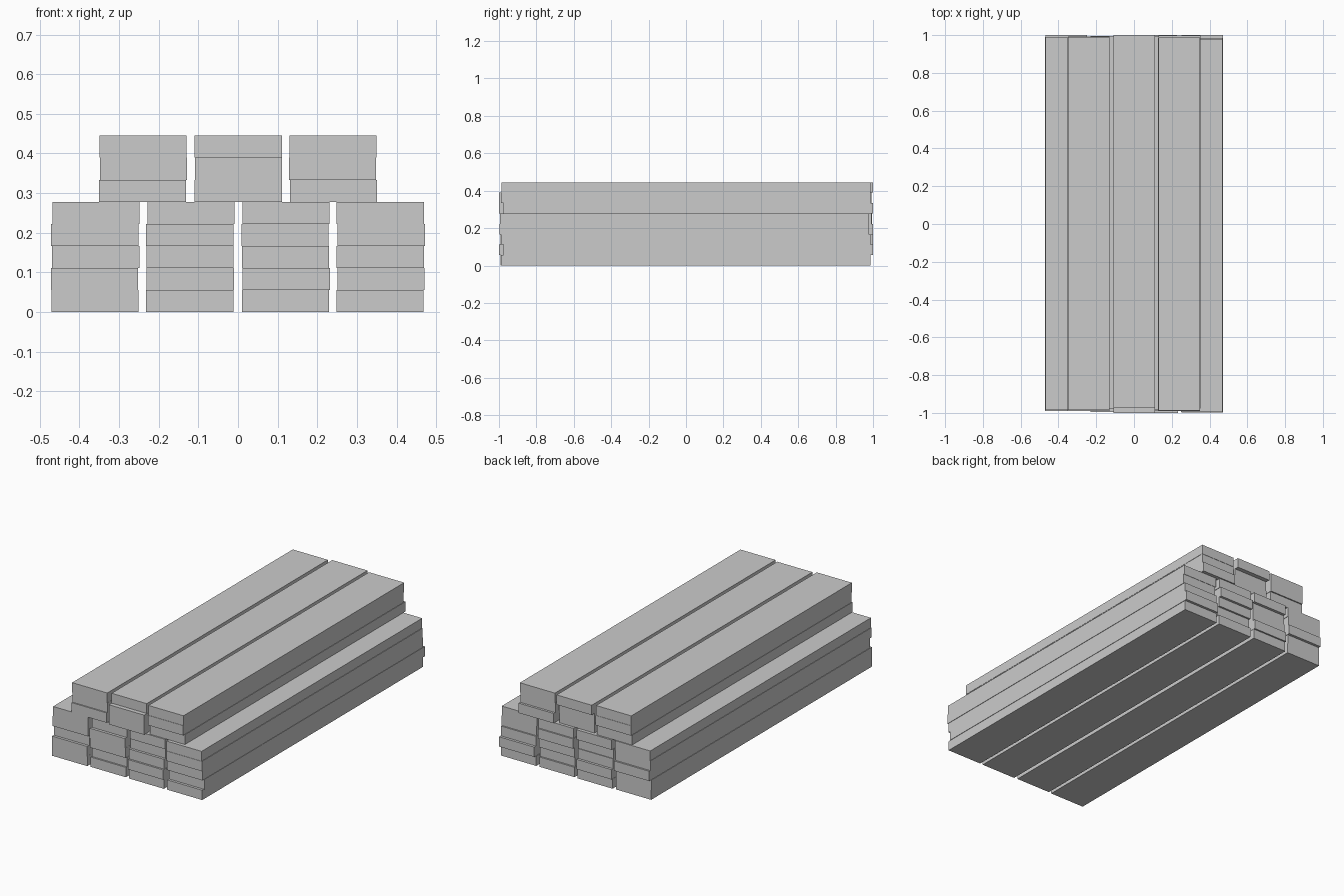
import bpy, random

if "Cube" in bpy.data.objects:
    bpy.data.objects.remove(bpy.data.objects["Cube"])

random.seed(4)
WIDTH, LENGTH, THICK, PITCH = 0.22, 1.975, 0.0556, 0.24


def plank(name, x, y, z):
    bpy.ops.mesh.primitive_cube_add(size=1, location=(x, y, z))
    ob = bpy.context.object
    ob.name = name
    ob.scale = (WIDTH, LENGTH, THICK)
    bpy.ops.object.transform_apply(location=False, rotation=False, scale=True)


# lengthwise slip of each plank, in thousandths, one row per layer from the bottom
slips = [
    (-3, 0, -3, -2),
    (-3, 9, -12.5, 12.5),
    (12, -5, -2, -2),
    (2, -9, 12, -10),
    (2, 7, 4, -8),
    (-3, -12, 11),
    (4, -12, -2),
    (2, 12.5, 0),
]

# four stacks of five layers, topped by three stacks of three layers
for layer, row in enumerate(slips):
    for col, slip in enumerate(row):
        x = (col - (len(row) - 1) / 2) * PITCH + random.uniform(-0.002, 0.002)
        plank(f"plank_layer{layer + 1}_{col + 1}", x, slip / 1000, (layer + 0.5) * THICK)
